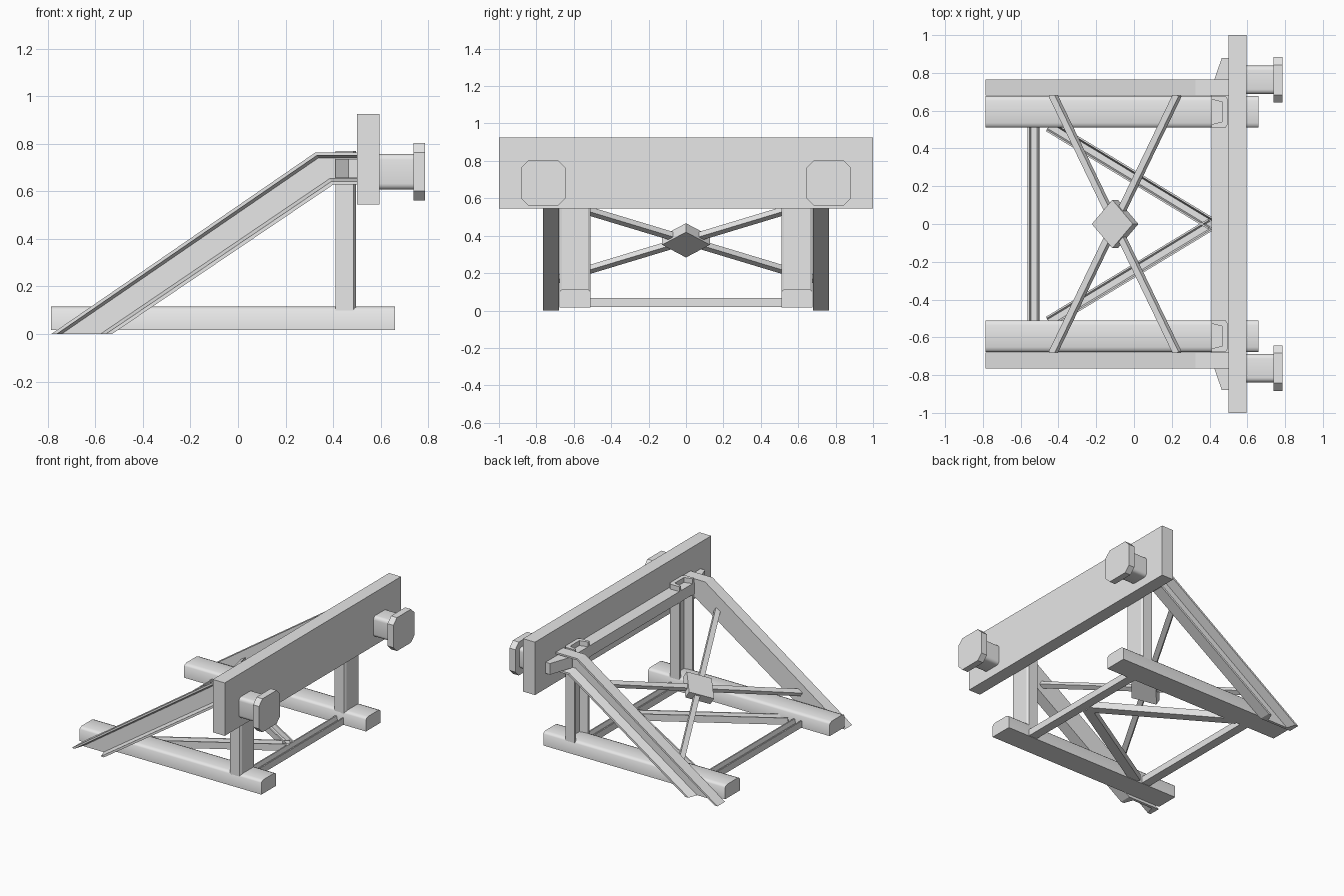
import bpy, bmesh, math
from mathutils import Vector

if "Cube" in bpy.data.objects:
    bpy.data.objects.remove(bpy.data.objects["Cube"])

steel = bpy.data.materials.new("light_grey_steel")
steel.use_nodes = True
steel.diffuse_color = (0.8, 0.8, 0.8, 1)
steel.node_tree.nodes["Principled BSDF"].inputs["Base Color"].default_value = (0.8, 0.8, 0.8, 1)


def loft(name, rings, smooth=False):
    """Skin matching rings of points and cap both ends."""
    bm = bmesh.new()
    loops = [[bm.verts.new(p) for p in ring] for ring in rings]
    n = len(loops[0])
    for a, b in zip(loops, loops[1:]):
        for i in range(n):
            bm.faces.new((a[i], a[(i + 1) % n], b[(i + 1) % n], b[i]))
    bm.faces.new(loops[0])
    bm.faces.new(loops[-1][::-1])
    bmesh.ops.recalc_face_normals(bm, faces=bm.faces)
    mesh = bpy.data.meshes.new(name)
    bm.to_mesh(mesh)
    bm.free()
    mesh.materials.append(steel)
    obj = bpy.data.objects.new(name, mesh)
    bpy.context.collection.objects.link(obj)
    if smooth:
        bpy.context.view_layer.objects.active = obj
        obj.select_set(True)
        bpy.ops.object.shade_smooth_by_angle(angle=math.radians(50))
        obj.select_set(False)
    return obj


def beam(name, start, end, profile, up=(0, 0, 1)):
    """Run a (side, up) profile straight from start to end."""
    start, end, up = Vector(start), Vector(end), Vector(up).normalized()
    side = (end - start).cross(up).normalized()
    return loft(name, [[p + side * u + up * v for u, v in profile] for p in (start, end)])


def box(name, x0, x1, y0, y1, z0, z1):
    ring = [(y0, z0), (y1, z0), (y1, z1), (y0, z1)]
    return loft(name, [[(x, y, z) for y, z in ring] for x in (x0, x1)])


def rounded_square(half, cut, steps):
    """Square outline with corners rounded (steps > 1) or chamfered (steps = 1)."""
    pts = []
    for q in range(4):
        c = math.pi / 4 + q * math.pi / 2
        cx = math.copysign(half - cut, math.cos(c))
        cy = math.copysign(half - cut, math.sin(c))
        for k in range(steps + 1):
            a = (q + k / steps) * math.pi / 2
            pts.append((cx + cut * math.cos(a), cy + cut * math.sin(a)))
    return pts


# Main buffer beam and the tapered cross beam behind it
box("buffer_beam", 0.5, 0.595, -1, 1, 0.545, 0.925)
half_plan = [(0.5, 0.88), (0.465, 0.88), (0.41, 0.72)]
plan = half_plan + [(x, -y) for x, y in reversed(half_plan)]
loft("rear_cross_beam", [[(x, y, z) for x, y in plan] for z in (0.655, 0.735)])

# Floor tie: a shallow channel open at the top
tie = [(-0.033, 0.02), (0.033, 0.02), (0.033, 0.068), (0.024, 0.068),
       (0.016, 0.038), (-0.016, 0.038), (-0.024, 0.068), (-0.033, 0.068)]

for label, s in (("left", 1), ("right", -1)):
    # Sleeper with eased top edges
    sleeper = [(0.51, 0.017), (0.51, 0.1), (0.518, 0.11), (0.535, 0.116),
               (0.652, 0.116), (0.669, 0.11), (0.677, 0.1), (0.677, 0.017)]
    loft(label + "_sleeper", [[(x, s * y, z) for y, z in sleeper] for x in (-0.785, 0.66)], True)

    # Upright channel open to the back
    post = [(0.485, 0.51), (0.495, 0.525), (0.495, 0.662), (0.485, 0.677), (0.41, 0.677),
            (0.41, 0.66), (0.468, 0.645), (0.468, 0.542), (0.41, 0.527), (0.41, 0.51)]
    loft(label + "_post", [[(x, s * y, z) for x, y in post] for z in (0.09, 0.77)])

    # Bent diagonal channel open outwards: lower and upper edge at each station
    channel = [(0.68, 0), (0.765, 0), (0.765, 0.1), (0.7, 0.19),
               (0.7, 0.83), (0.765, 0.91), (0.765, 1), (0.68, 1)]
    stations = [((-0.53, 0), (-0.785, 0)), ((0.4, 0.628), (0.325, 0.763)), ((0.5, 0.628), (0.5, 0.763))]
    rings = []
    for low, high in stations:
        low, high = Vector(low), Vector(high)
        edge = [(y, low.lerp(high, t)) for y, t in channel]
        rings.append([(p.x, s * y, p.y) for y, p in edge])
    loft(label + "_diagonal", rings)

    # Buffer shaft and chamfered pad
    for part, x0, x1, outline in (("_buffer_shaft", 0.59, 0.74, rounded_square(0.075, 0.025, 4)),
                                  ("_buffer_pad", 0.738, 0.785, rounded_square(0.12, 0.04, 1))):
        loft(label + part, [[(x, s * 0.763 + u, 0.682 + v) for u, v in outline] for x in (x0, x1)],
             part == "_buffer_shaft")

    # Slanted floor tie
    beam(label + "_slanted_tie", (-0.45, s * 0.52, 0), (0.41, 0, 0), tie)

for label, x in (("back", -0.53), ("front", 0.45)):
    beam(label + "_tie", (x, -0.52, 0), (x, 0.52, 0), tie)

# Inclined cross bracing between the diagonals, with a diamond plate at its centre
slope = math.radians(32)
normal = Vector((-math.sin(slope), 0, math.cos(slope)))
along = Vector((math.cos(slope), 0, math.sin(slope)))
centre = Vector((-0.1, 0, 0.375))
bar = [(-0.018, -0.016), (0.018, -0.016), (0.018, 0.016), (-0.018, 0.016)]
for label, s in (("left", 1), ("right", -1)):
    reach = along * 0.39 + Vector((0, s * 0.685, 0))
    beam(label + "_brace", centre - reach, centre + reach, bar, normal)
diamond = [(0.128, 0), (0, 0.128), (-0.128, 0), (0, -0.128)]
loft("brace_plate", [[centre + along * u + Vector((0, v, 0)) + normal * d for u, v in diamond]
                     for d in (-0.028, 0.028)])
